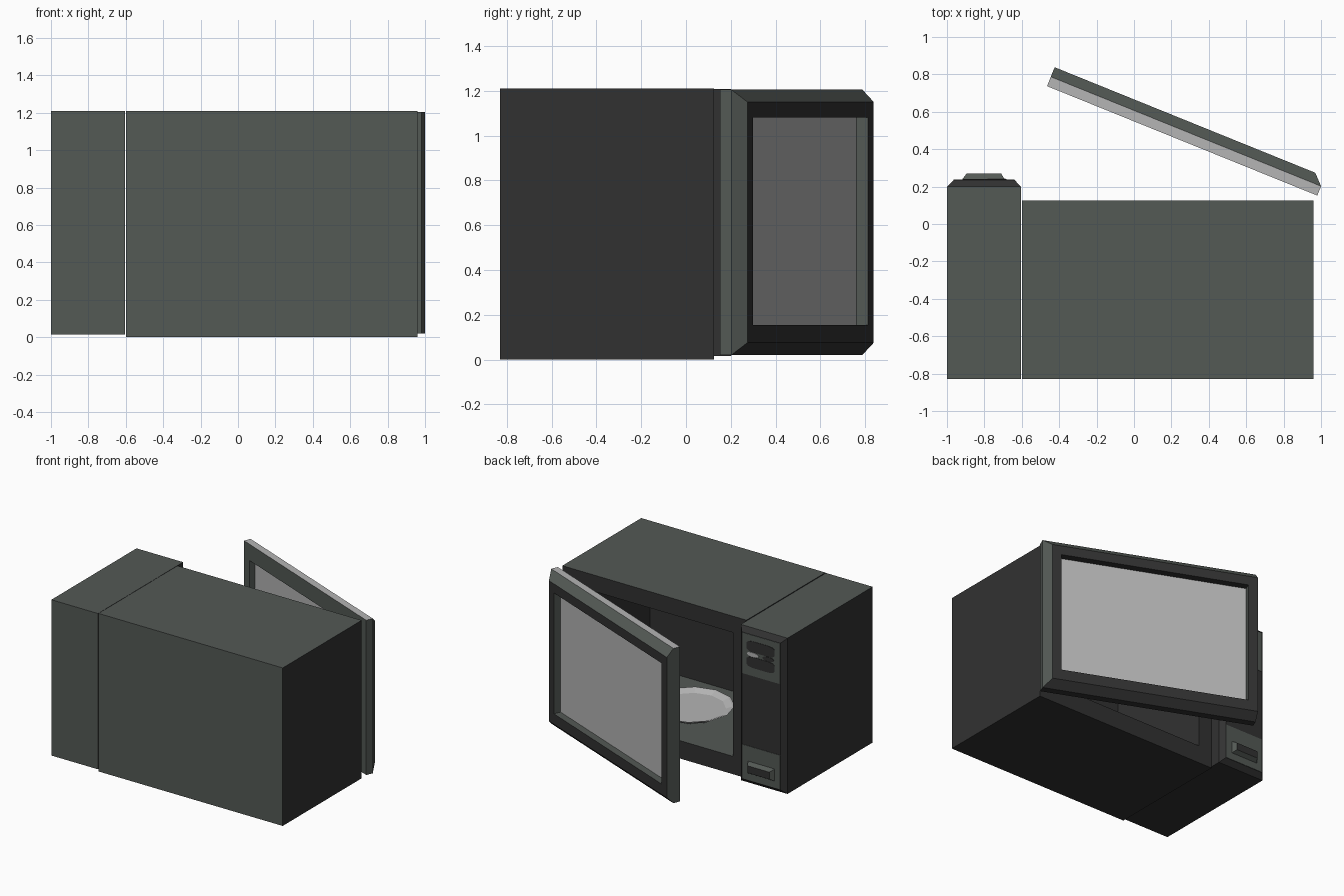
import bpy, bmesh, math
from mathutils import Vector

if "Cube" in bpy.data.objects:
    bpy.data.objects.remove(bpy.data.objects["Cube"])


def mat(name, c):
    m = bpy.data.materials.new(name)
    m.diffuse_color = (*c, 1)
    m.use_nodes = True
    m.node_tree.nodes["Principled BSDF"].inputs["Base Color"].default_value = m.diffuse_color
    return m


MATS = [mat("grey green casing", (0.088, 0.100, 0.091)),
        mat("charcoal", (0.031, 0.031, 0.031)),
        mat("pale grey glass", (0.46, 0.46, 0.46))]
GREEN, DARK, PALE = 0, 1, 2


def loft(name, rings, rule, closed=False):
    """Skin matching rings of points; rule(normal, centre) picks the colour."""
    bm = bmesh.new()
    vs = [[bm.verts.new(p) for p in r] for r in rings]
    n = len(rings[0])
    pairs = list(zip(vs, vs[1:]))
    if closed:
        pairs.append((vs[-1], vs[0]))
    else:
        bm.faces.new(vs[0])
        bm.faces.new(vs[-1])
    for a, b in pairs:
        for i in range(n):
            j = (i + 1) % n
            bm.faces.new((a[i], a[j], b[j], b[i]))
    bmesh.ops.recalc_face_normals(bm, faces=bm.faces)
    bm.normal_update()
    for f in bm.faces:
        f.material_index = rule(f.normal, f.calc_center_median())
    me = bpy.data.meshes.new(name)
    bm.to_mesh(me)
    bm.free()
    for m in MATS:
        me.materials.append(m)
    ob = bpy.data.objects.new(name, me)
    bpy.context.collection.objects.link(ob)
    return ob


def rect(y, x0, x1, z0, z1):
    return [(x0, y, z0), (x1, y, z0), (x1, y, z1), (x0, y, z1)]


def oval(y, x, z, rx, rz, p=1.0, n=12):
    """Oval or (p < 1) rounded-rectangle outline facing the door side."""
    pts = []
    for i in range(n):
        a = 2 * math.pi * (i + 0.5) / n
        c, s = math.cos(a), math.sin(a)
        pts.append((x + rx * math.copysign(abs(c) ** p, c), y,
                    z + rz * math.copysign(abs(s) ** p, s)))
    return pts


def solid(c):
    return lambda n, p: c


def casing(n, p):
    # top, rear and oven floor are grey green, everything else charcoal
    return GREEN if n.z > 0.9 or n.y < -0.9 else DARK


# Oven body with its cooking cavity
loft("oven_body", [rect(-0.83, -0.6, 0.96, 0, 1.21), rect(0.125, -0.6, 0.96, 0, 1.21),
                   rect(0.125, -0.485, 0.83, 0.137, 1.085),
                   rect(-0.75, -0.485, 0.83, 0.137, 1.085)], casing)

# Control column with chamfered face
loft("control_column", [rect(-0.83, -1, -0.605, 0.015, 1.208), rect(0.2, -1, -0.605, 0.015, 1.208),
                        rect(0.235, -0.965, -0.638, 0.05, 1.173)], casing)

# Lighter plates on the control face
for name, z0, z1 in (("display_plate", 0.86, 1.172), ("button_plate", 0.051, 0.315)):
    loft(name, [rect(0.234, -0.964, -0.639, z0, z1), rect(0.238, -0.964, -0.639, z0, z1)],
         solid(GREEN))

# Display windows and indicators
for i, z in enumerate((1.085, 0.965)):
    loft(f"display_window_{i + 1}", [oval(y, -0.8, z, 0.12, 0.042, 0.45) for y in (0.237, 0.241)],
         solid(DARK))
loft("indicator_light", [oval(y, -0.735, 1.025, 0.05, 0.017) for y in (0.237, 0.243)], solid(PALE))
loft("indicator_dark", [oval(y, -0.865, 1.025, 0.05, 0.017) for y in (0.237, 0.241)], solid(DARK))

# Door release button
loft("release_button", [rect(0.236, -0.92, -0.69, 0.105, 0.2),
                        rect(0.27, -0.895, -0.71, 0.125, 0.18)],
     lambda n, p: DARK if n.y > 0.9 else GREEN)

# Turntable plate, twelve sided
def circle(r, z, n=12):
    return [(0.17 + r * math.cos(2 * math.pi * i / n), -0.31 + r * math.sin(2 * math.pi * i / n), z)
            for i in range(n)]

loft("turntable", [circle(0.08, 0.138), circle(0.08, 0.155), circle(0.24, 0.155), circle(0.3, 0.19),
                   circle(0.285, 0.19), circle(0.24, 0.17)], solid(PALE))

# Open door: u runs from the hinge to the free edge, n points outwards
HINGE = Vector((0.98, 0.152, 0))
U = Vector((-1.445, 0.585, 0)).normalized()
N = Vector((-U.y, U.x, 0)) * -1


def door_ring(n, u0, u1, z0, z1):
    return [HINGE + U * u + N * n + Vector((0, 0, z))
            for u, z in ((u0, z0), (u1, z0), (u1, z1), (u0, z1))]


def door_rule(n, p):
    depth = (p - HINGE).dot(N)
    if n.dot(N) > 0.9 or n.z < -0.3:
        return DARK
    if n.z > 0.9 and p.z > 1.15 and depth < 0.05:
        return PALE                       # pale top edge of the inner liner
    return GREEN


L = 1.559
WIN = (0.12, 1.49, 0.155, 1.08)
loft("door_frame", [door_ring(0, 0, L, 0.02, 1.205), door_ring(0.054, 0, L, 0.02, 1.205),
                    door_ring(0.109, 0.056, L, 0.075, 1.15),
                    door_ring(0.109, *WIN), door_ring(0, *WIN)], door_rule, closed=True)
loft("door_glass", [door_ring(0.048, *WIN), door_ring(0.055, *WIN)], solid(PALE))
